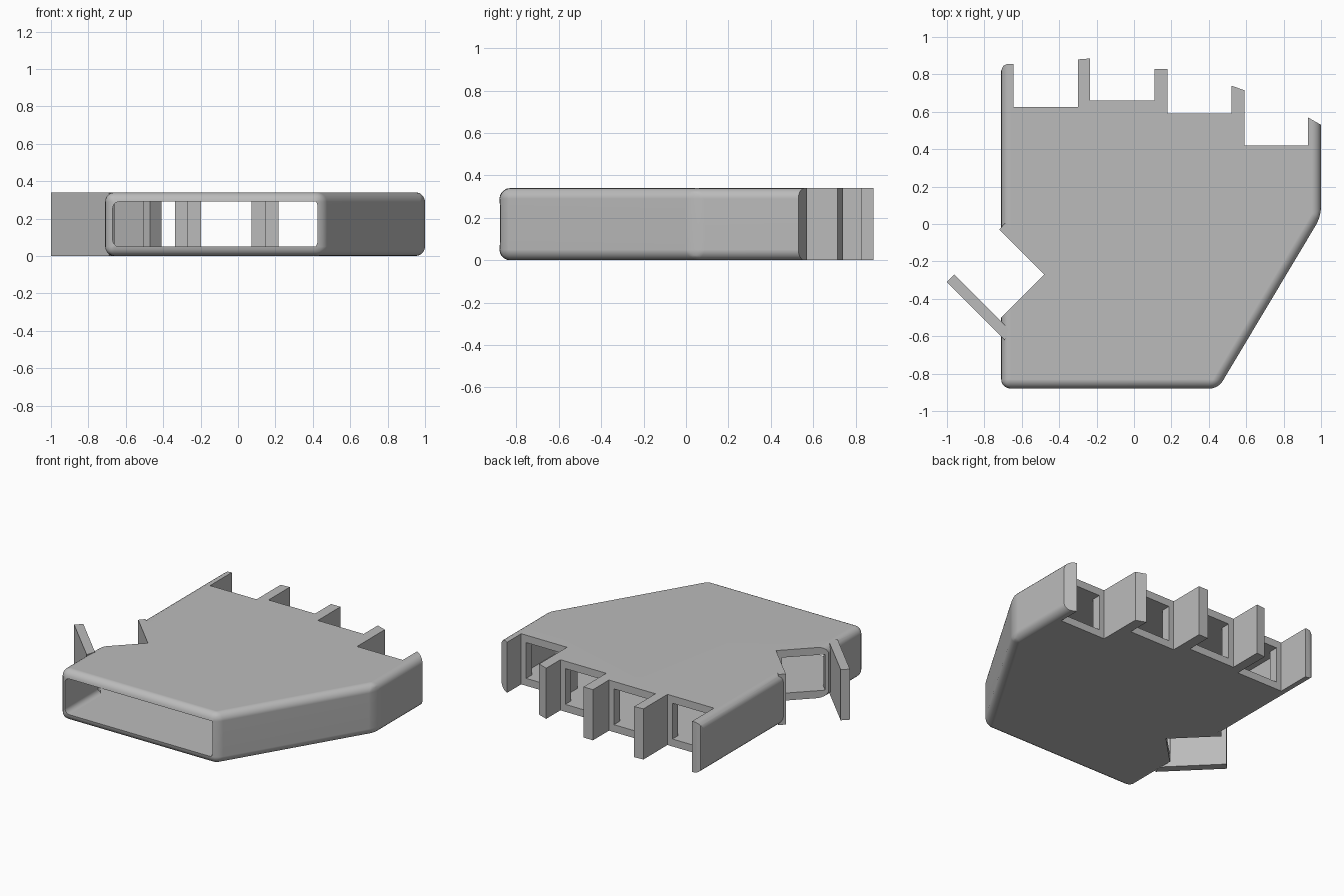
import bpy
import bmesh
import math

H = 0.34        # full height
LO, HI = 0.05, 0.29   # inner floor and ceiling

if "Cube" in bpy.data.objects:
    bpy.data.objects.remove(bpy.data.objects["Cube"], do_unlink=True)

grey = bpy.data.materials.new("plain_grey")
grey.use_nodes = True
grey.diffuse_color = (0.5, 0.5, 0.5, 1)
grey.node_tree.nodes["Principled BSDF"].inputs["Base Color"].default_value = (0.5, 0.5, 0.5, 1)


def prism(name, points, z0, z1, radius=0, rule=None):
    """Upright prism from a plan outline; edges that pass the rule are rounded."""
    bm = bmesh.new()
    base = bm.faces.new([bm.verts.new((x, y, z0)) for x, y in points])
    top = bmesh.ops.extrude_face_region(bm, geom=[base])["geom"]
    bmesh.ops.translate(bm, vec=(0, 0, z1 - z0),
                        verts=[v for v in top if isinstance(v, bmesh.types.BMVert)])
    bmesh.ops.recalc_face_normals(bm, faces=bm.faces)
    if rule:
        chosen = [e for e in bm.edges if rule(e.verts[0].co, e.verts[1].co)]
        bmesh.ops.bevel(bm, geom=chosen, offset=radius, segments=5, profile=0.5,
                        affect='EDGES', clamp_overlap=True)
    mesh = bpy.data.meshes.new(name)
    bm.to_mesh(mesh)
    bm.free()
    mesh.materials.append(grey)
    ob = bpy.data.objects.new(name, mesh)
    bpy.context.collection.objects.link(ob)
    return ob


def combine(target, tool, operation):
    """Apply a boolean and discard the tool."""
    mod = target.modifiers.new("combine", 'BOOLEAN')
    mod.operation = operation
    mod.solver = 'EXACT'
    mod.object = tool
    bpy.context.view_layer.objects.active = target
    bpy.ops.object.modifier_apply(modifier=mod.name)
    bpy.data.objects.remove(tool, do_unlink=True)


def box(x0, x1, y0, y1):
    return [(x0, y0), (x1, y0), (x1, y1), (x0, y1)]


# Rounded outer block, left square at the back
shell = prism("hand_shell",
              [(-0.71, -0.88), (0.45, -0.88), (1, 0.04), (1, 0.98), (-0.71, 0.98)],
              0, H, 0.05, lambda a, b: min(a.y, b.y) < 0.9)

# Back profile: four finger notches between five dividers
GAPS = [(-0.645, -0.30, 0.625), (-0.235, 0.11, 0.66), (0.18, 0.52, 0.59), (0.59, 0.93, 0.42)]
TIPS = [(0.855, 0.855), (0.88, 0.885), (0.83, 0.83), (0.74, 0.715), (0.57, 0.53)]
back = [(-0.8, 1.2), (-0.8, 0.82), (-0.71, 0.82), (-0.70, 0.845), (-0.68, 0.855)]
for i, (x0, x1, y) in enumerate(GAPS):
    back += [(x0, TIPS[i][1]), (x0, y), (x1, y), (x1, TIPS[i + 1][0])]
back += [(1.0, TIPS[4][1]), (1.1, 0.47), (1.1, 1.2)]
combine(shell, prism("back_cutter", back, -0.1, H + 0.1), 'DIFFERENCE')

# Diagonal thumb notch with its guard tab and side cheek
combine(shell, prism("thumb_cutter", [(-0.48, -0.27), (-0.72, -0.51), (-1.0, -0.23), (-0.76, 0.01)],
                     -0.1, H + 0.1), 'DIFFERENCE')
combine(shell, prism("thumb_tab", [(-1, -0.31), (-0.69, -0.62), (-0.67, -0.56), (-0.72, -0.51),
                                   (-0.96, -0.27)], 0, H), 'UNION')
combine(shell, prism("thumb_cheek", [(-0.72, -0.03), (-0.60, -0.15), (-0.565, -0.115),
                                     (-0.69, 0.005)], 0, H), 'UNION')

# Hollow interior, open at the front
cavity = [(-0.67, -0.95), (0.425, -0.95), (0.425, -0.86), (0.95, 0.03), (0.95, 0.36),
          (0.555, 0.36), (0.555, 0.53), (0.145, 0.53), (0.145, 0.595), (-0.27, 0.595),
          (-0.27, 0.565), (-0.66, 0.565), (-0.66, -0.02), (-0.41, -0.27), (-0.67, -0.53)]
combine(shell, prism("cavity_cutter", cavity, LO, HI, 0.035,
                     lambda a, b: a.z == b.z and max(a.y, b.y) < -0.5 and a.x * b.x > 0),
        'DIFFERENCE')

# Finger windows
for x0, x1, y in GAPS:
    combine(shell, prism("window_cutter", box(x0 + 0.037, x1 - 0.037, y - 0.1, y + 0.03), LO, HI),
            'DIFFERENCE')

# Thumb window, square to the diagonal notch
c = math.sqrt(0.5)
thumb = [(-0.6 + c * (u - v), -0.39 + c * (u + v)) for u, v in box(-0.133, 0.133, -0.1, 0.03)]
combine(shell, prism("thumb_window_cutter", thumb, LO, HI), 'DIFFERENCE')

# Smooth rounded edges, keep flat faces crisp
shell.select_set(True)
bpy.context.view_layer.objects.active = shell
bpy.ops.object.shade_smooth_by_angle(angle=math.radians(28))
weighted = shell.modifiers.new("weighted_normals", 'WEIGHTED_NORMAL')
weighted.keep_sharp = True
